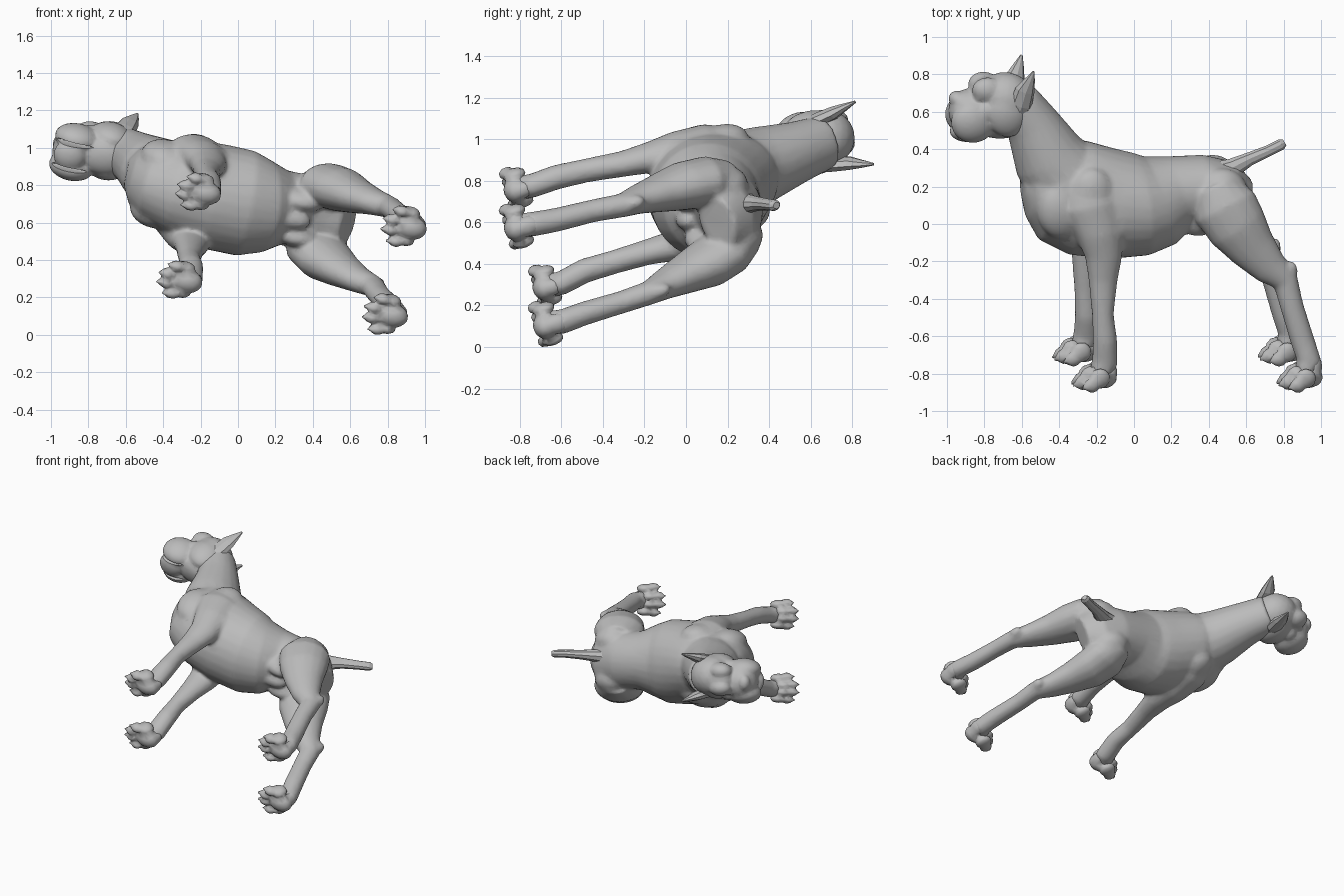
import bpy, bmesh, math
from mathutils import Vector, Matrix

if "Cube" in bpy.data.objects:
    bpy.data.objects.remove(bpy.data.objects["Cube"])

# Local frame: x = nose to tail, y = up the dog, s = sideways from its middle plane.
# The dog is leaning, so this matrix tips it into its final pose.
POSE = Matrix(((1, 0, .2, 0),
               (0, 1, -.28, 0),
               (-.213, .298, .94, .734),
               (0, 0, 0, 1)))

coat = bpy.data.materials.new("plain grey")
coat.diffuse_color = (.5, .5, .5, 1)
coat.use_nodes = True
coat.node_tree.nodes["Principled BSDF"].inputs["Base Color"].default_value = coat.diffuse_color


def tube(bm, pts, n=16):
    """Loft of ellipses; each point is x, y, s, in-plane radius, sideways radius."""
    rings = []
    for i, p in enumerate(pts):
        a = Vector(pts[max(i - 1, 0)][:3])
        b = Vector(pts[min(i + 1, len(pts) - 1)][:3])
        t = (b - a).normalized()
        side = Vector((0, 0, 1))
        side = (side - t * side.dot(t)).normalized()
        up = side.cross(t)
        c = Vector(p[:3])
        rings.append([bm.verts.new(c + up * p[3] * math.cos(k * math.tau / n)
                                   + side * p[4] * math.sin(k * math.tau / n))
                      for k in range(n)])
    for r, q in zip(rings, rings[1:]):
        for k in range(n):
            bm.faces.new((r[k], r[(k + 1) % n], q[(k + 1) % n], q[k]))
    bm.faces.new(rings[0][::-1])
    bm.faces.new(rings[-1])


def ball(bm, c, r, sub=3, turn=0):
    m = (Matrix.Translation(c) @ Matrix.Rotation(turn, 4, 'Z')
         @ Matrix.Diagonal((*r, 1)))
    bmesh.ops.create_icosphere(bm, subdivisions=sub, radius=1, matrix=m)


def finish(bm, name, voxel=0, smooth=2, keep=.3):
    bmesh.ops.recalc_face_normals(bm, faces=bm.faces)
    bm.transform(POSE)
    me = bpy.data.meshes.new(name)
    bm.to_mesh(me)
    bm.free()
    me.materials.append(coat)
    ob = bpy.data.objects.new(name, me)
    bpy.context.collection.objects.link(ob)
    if voxel:
        m = ob.modifiers.new("fuse", 'REMESH')
        m.mode = 'VOXEL'
        m.voxel_size = voxel
        m.use_smooth_shade = True
        m = ob.modifiers.new("soften", 'SMOOTH')
        m.factor = .5
        m.iterations = smooth
        m = ob.modifiers.new("facet", 'DECIMATE')
        m.ratio = keep
    return ob


# Body: torso (x, back, belly, half width), neck, legs and muscles fused together
bm = bmesh.new()
torso = [(-.59, .25, .13, .07), (-.54, .36, .02, .15), (-.44, .43, -.1, .215),
         (-.29, .43, -.175, .26), (-.1, .38, -.19, .285), (.05, .355, -.17, .285),
         (.15, .35, -.12, .25), (.25, .35, -.03, .2), (.4, .35, .04, .19),
         (.52, .315, .05, .195), (.6, .23, .05, .13)]
tube(bm, [(x, (a + b) / 2, -.045, (a - b) / 2, w) for x, a, b, w in torso], 28)
tube(bm, [(-.62, .65, -.07, .12, .13), (-.53, .515, -.06, .147, .15),
          (-.45, .35, -.05, .195, .185), (-.33, .2, -.045, .23, .22)], 20)
front = [(-.29, .27, .15, .1, .08), (-.26, .14, .2, .15, .1), (-.22, 0, .22, .125, .095),
         (-.2, -.12, .225, .1, .075), (-.205, -.25, .225, .077, .062),
         (-.21, -.42, .235, .058, .058), (-.2, -.56, .24, .065, .06),
         (-.2, -.68, .25, .07, .058), (-.23, -.74, .25, .055, .06)]
hind = [(.42, .22, .13, .12, .11), (.46, .13, .18, .175, .12), (.52, .03, .2, .165, .118),
        (.6, -.08, .21, .13, .093), (.69, -.18, .22, .097, .07),
        (.77, -.25, .225, .07, .058), (.8, -.38, .235, .063, .055),
        (.853, -.56, .24, .065, .058), (.885, -.66, .25, .066, .06),
        (.85, -.72, .25, .05, .06)]


def sway(leg, y):
    """Sideways shift of the legs at height y, as the body leans off the feet."""
    t = min(max(-y / .75, 0), 1)
    return -.042 + t * (.04 if leg is front and t < .8 else
                        .015 if leg is front else .065)


for s in (1, -1):
    for leg in (front, hind):
        tube(bm, [(x, y, z * s + sway(leg, y), a, b) for x, y, z, a, b in leg])
    ball(bm, (-.14, .02, .22 * s - .04), (.05, .09, .065))    # elbow muscle
    ball(bm, (-.41, .1, .15 * s - .04), (.13, .15, .09))      # breast muscle
    ball(bm, (-.25, .2, .19 * s - .04), (.12, .14, .085))     # shoulder blade
    ball(bm, (.8, -.19, .225 * s - .02), (.035, .05, .035))   # hock
    ball(bm, (.46, .2, .13 * s - .045), (.13, .12, .1))       # hip
    ball(bm, (.33, .05, .1 * s - .045), (.12, .1, .06))       # flank
ball(bm, (.28, .0, -.045), (.12, .065, .06))                  # belly bulge
body = finish(bm, "body", .012, 12, .25)

# Tail
bm = bmesh.new()
tube(bm, [(.44, .265, -.02, .06, .06), (.53, .295, -.015, .052, .045),
          (.62, .345, -.01, .036, .033), (.72, .39, -.005, .03, .028),
          (.79, .425, -.005, .03, .026), (.806, .435, -.005, .018, .016)], 10)
finish(bm, "tail")

# Head: skull, brows, cheeks, heavy lips and chin, all shifted a little to one side
bm = bmesh.new()
ball(bm, (-.67, .645, -.065), (.15, .145, .14))
ball(bm, (-.76, .69, -.08), (.1, .075, .09))
ball(bm, (-.86, .57, -.1), (.11, .12, .125))
ball(bm, (-.88, .465, -.1), (.085, .05, .085))
ball(bm, (-.925, .64, -.1), (.045, .042, .055))
ball(bm, (-.71, .5, -.08), (.13, .06, .1))
for s in (1, -1):
    ball(bm, (-.775, .705, -.08 + .055 * s), (.085, .07, .06))
    ball(bm, (-.68, .59, -.07 + .085 * s), (.11, .12, .07))
    ball(bm, (-.855, .54, -.1 + .08 * s), (.12, .11, .075), turn=.3)
    ball(bm, (-.78, .6, -.09 + .085 * s), (.07, .06, .055), turn=.6)
    ball(bm, (-.825, .67, -.09 + .075 * s), (.025, .024, .026))
head = finish(bm, "head", .009, 5, .25)

# Mouth slits between the hanging lips and the chin
bm = bmesh.new()
for s in (1, -1):
    ball(bm, (-.9, .44, -.1 + .07 * s), (.14, .055, .012))
cutter = finish(bm, "mouth cutter")
cutter.hide_render = True
cutter.hide_set(True)
m = head.modifiers.new("mouth", 'BOOLEAN')
m.operation = 'DIFFERENCE'
m.object = cutter

# Ears
for s, side in ((1, "upper"), (-1, "lower")):
    bm = bmesh.new()
    tube(bm, [(-.64, .57, -.07 + .1 * s, .03, .03), (-.615, .65, -.07 + .115 * s, .06, .035),
              (-.595, .73, -.07 + .13 * s, .052, .032), (-.572, .79, -.07 + .147 * s, .028, .018),
              (-.555, .84, -.07 + .16 * s, .006, .006)], 8)
    finish(bm, side + " ear")

# Paws: heel pad plus four chunky spread toes
for px, py, kind, lean, spread in ((-.24, -.755, "front", -.028, .046),
                                   (.85, -.74, "hind", .018, .052)):
    for s, side in ((1, "upper"), (-1, "lower")):
        bm = bmesh.new()
        c = .25 * s + lean
        ball(bm, (px + .02, py, c), (.085, .06, .065))
        if kind == "hind":
            ball(bm, (px + .056, py + .055, c), (.045, .07, .05))
        else:
            ball(bm, (px + .07, py + .03, c), (.035, .055, .04))
        for k in (-1.5, -.5, .5, 1.5):
            reach = .06 if abs(k) < 1 else .02
            z = c + k * spread
            ball(bm, (px - reach + .02, py + .01, z), (.055, .052, .03), turn=.5)
            ball(bm, (px - reach - .025, py - .025, z + k * .005), (.04, .038, .029))
            tube(bm, [(px - reach - .045, py - .025, z + k * .006, .022, .016),
                      (px - reach - .078, py - .045, z + k * .008, .008, .006)], 6)
        finish(bm, f"{side} {kind} paw", .009, 1, .12)

# Rest the lowest paw on the ground
low = min((o.matrix_basis @ v.co).z for o in bpy.context.collection.objects
          for v in o.data.vertices)
for ob in bpy.context.collection.objects:
    ob.location.z -= low
